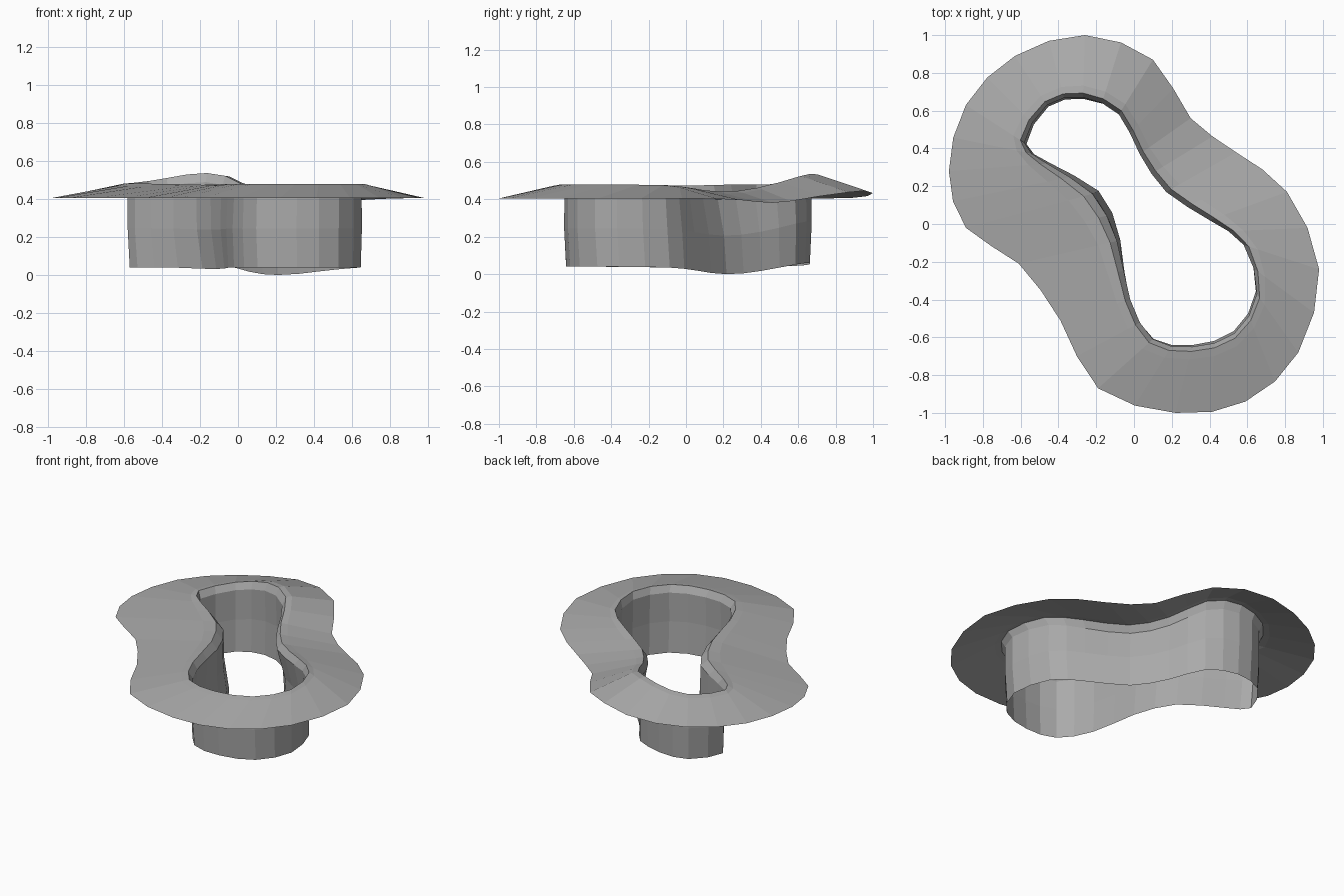
import bpy
import bmesh
from math import exp
from mathutils import Vector

if "Cube" in bpy.data.objects:
    bpy.data.objects.remove(bpy.data.objects["Cube"], do_unlink=True)

# Matching control points around the hole and around the outer edge
HOLE = [(-.27, .67), (-.08, .58), (.03, .37), (.17, .17),
        (.40, .02), (.58, -.11), (.65, -.37), (.53, -.58),
        (.31, -.65), (.10, -.61), (-.02, -.40), (-.09, -.09),
        (-.22, .16), (-.46, .32), (-.58, .43), (-.46, .63)]
EDGE = [(-.26, 1), (.10, .87), (.30, .56), (.54, .38),
        (.81, .17), (.98, -.24), (.87, -.68), (.59, -.94),
        (.22, -1), (-.19, -.87), (-.39, -.51), (-.61, -.21),
        (-.89, -.02), (-.98, .28), (-.89, .63), (-.63, .89)]


def closed_spline(points):
    """Double the number of points by smooth midpoint interpolation."""
    pts = [Vector(p) for p in points]
    count = len(pts)
    result = []
    for i, p in enumerate(pts):
        before, after, beyond = pts[i - 1], pts[(i + 1) % count], pts[(i + 2) % count]
        result += [p, (9 * (p + after) - before - beyond) / 16]
    return result


def mound(p, centre, radius, height):
    """Soft local rise or dip of the surface."""
    return height * exp(-(p - Vector(centre)).length_squared / radius ** 2)


def warp(p, back_factor):
    """Raised back lobe and sagging waist."""
    rise = mound(p, (-.12, .76), .30, .068)
    sag = mound(p, (.25, .28), .34, -.042)
    return rise * back_factor + sag


def undercut(p):
    """Sideways widening of the wall under both sides of the waist."""
    push = mound(p, (.22, .18), .42, .07) - mound(p, (-.08, -.15), .45, .03)
    return Vector((push, push))


hole = closed_spline(HOLE)
edge = closed_spline(EDGE)

# Each ring: blend from hole to edge, base height, back rise, undercut strength
RINGS = [(1, .40, 1, 0), (.19, .466, 1, 0), (.07, .474, 1, 0),
         (0, .43, 1, 0), (0, .24, .7, .6), (-.035, .035, .4, 1)]

bm = bmesh.new()
rings = []
for blend, height, back_factor, widen in RINGS:
    ring = []
    for inner, outer in zip(hole, edge):
        p = inner.lerp(outer, blend)
        p += undercut(p) * widen
        ring.append(bm.verts.new((p.x, p.y, height + warp(p, back_factor))))
    rings.append(ring)

# Bridge neighbouring rings with the rim facing up and the wall facing the hole
for upper, lower in zip(rings, rings[1:]):
    for i in range(len(upper)):
        j = (i + 1) % len(upper)
        bm.faces.new((upper[i], lower[i], lower[j], upper[j]))

# Stand the lowest point on the ground
lowest = min(v.co.z for v in bm.verts)
for v in bm.verts:
    v.co.z -= lowest

mesh = bpy.data.meshes.new("basin_wall_and_rim")
bm.to_mesh(mesh)
bm.free()
basin = bpy.data.objects.new("basin_wall_and_rim", mesh)
bpy.context.collection.objects.link(basin)

# Single plain grey
grey = bpy.data.materials.new("plain_grey")
grey.use_nodes = True
colour = (.4, .4, .4, 1)
grey.diffuse_color = colour
grey.node_tree.nodes["Principled BSDF"].inputs["Base Color"].default_value = colour
mesh.materials.append(grey)
